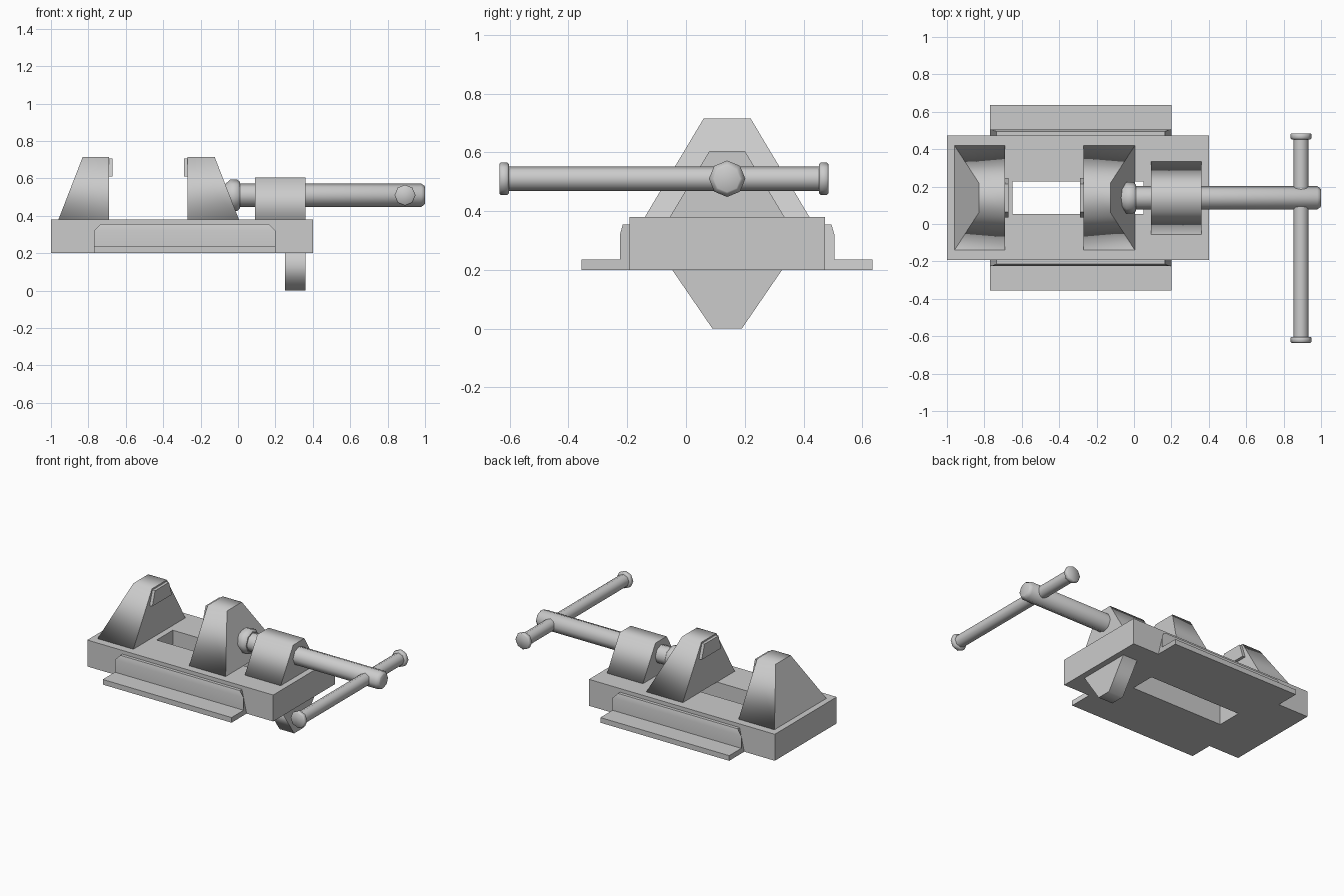
import bpy, bmesh
from math import cos, sin, pi, radians

if "Cube" in bpy.data.objects:
    bpy.data.objects.remove(bpy.data.objects["Cube"])

MID_Y = 0.14     # centre line of the body
AXIS_Z = 0.51    # height of the screw

steel = bpy.data.materials.new("plain_steel")
steel.use_nodes = True
STEEL = (0.6, 0.6, 0.6, 1)
steel.diffuse_color = STEEL
steel.node_tree.nodes["Principled BSDF"].inputs["Base Color"].default_value = STEEL


def finish(name, bm):
    bmesh.ops.recalc_face_normals(bm, faces=bm.faces)
    mesh = bpy.data.meshes.new(name)
    bm.to_mesh(mesh)
    bm.free()
    mesh.materials.append(steel)
    obj = bpy.data.objects.new(name, mesh)
    bpy.context.collection.objects.link(obj)
    return obj


def prism(name, profile, x_start, x_end, soft=False):
    """Sweep a (y, z) profile along x; the ends may be functions of height."""
    at = lambda end, z: end(z) if callable(end) else end
    bm = bmesh.new()
    a = [bm.verts.new((at(x_start, z), y, z)) for y, z in profile]
    b = [bm.verts.new((at(x_end, z), y, z)) for y, z in profile]
    caps = [bm.faces.new(a), bm.faces.new(b)]
    n = len(profile)
    for i in range(n):
        j = (i + 1) % n
        bm.faces.new((a[i], a[j], b[j], b[i])).smooth = soft
    if soft:
        for cap in caps:
            for edge in cap.edges:
                edge.smooth = False
    return finish(name, bm)


def taper(bottom, top, z0, z1):
    """Trapezoid profile from two half widths."""
    return [(MID_Y - bottom, z0), (MID_Y + bottom, z0),
            (MID_Y + top, z1), (MID_Y - top, z1)]


def lathe(name, rings, place, sides=8):
    """Round part from (position, radius) rings along an axis."""
    bm = bmesh.new()
    loops = [[bm.verts.new(place(p, r * cos(2 * pi * k / sides), r * sin(2 * pi * k / sides)))
              for k in range(sides)] for p, r in rings]
    bm.faces.new(loops[0])
    bm.faces.new(loops[-1])
    for a, b in zip(loops, loops[1:]):
        for k in range(sides):
            j = (k + 1) % sides
            bm.faces.new((a[k], a[j], b[j], b[k]))
    return smooth(finish(name, bm), 50)


def smooth(obj, angle):
    bpy.ops.object.select_all(action='DESELECT')
    obj.select_set(True)
    bpy.context.view_layer.objects.active = obj
    bpy.ops.object.shade_smooth_by_angle(angle=radians(angle))
    return obj


# Base plate with a long slot cut through it
base = prism("base_plate", taper(0.333, 0.333, 0.2, 0.38), -1.0, 0.4)
cutter = prism("slot_cutter", taper(0.087, 0.087, 0.1, 0.5), -0.65, 0.05)
cutter.hide_render = True
cut = base.modifiers.new("slot", 'BOOLEAN')
cut.operation = 'DIFFERENCE'
cut.solver = 'EXACT'
cut.object = cutter
bpy.context.view_layer.objects.active = base
bpy.ops.object.modifier_apply(modifier=cut.name)
bpy.data.objects.remove(cutter)

# Side rails with mounting flanges and clipped upper corners
rail = [(0.333, 0.2), (0.495, 0.2), (0.495, 0.235), (0.365, 0.235),
        (0.365, 0.32), (0.355, 0.355), (0.333, 0.355)]
clip = lambda z: max(0, z - 0.32)
for label, side in (("right", -1), ("left", 1)):
    flange = prism(label + "_rail", [(MID_Y + side * y, z) for y, z in rail],
                   lambda z: -0.77 + clip(z), lambda z: 0.2 - clip(z))
    smooth(flange, 30)

# Jaws, each with a vertical gripping face and a sloping back
JAW = taper(0.28, 0.08, 0.38, 0.715)
lean = lambda z: 0.13 * (z - 0.38) / 0.335
prism("fixed_jaw", JAW, lambda z: -0.96 + lean(z), -0.69, soft=True)
prism("sliding_jaw", JAW, -0.27, lambda z: 0.005 - lean(z), soft=True)

# Gripping pads
PAD = taper(0.105, 0.075, 0.61, 0.705)
prism("fixed_jaw_pad", PAD, -0.70, -0.67)
prism("sliding_jaw_pad", PAD, -0.29, -0.26)

# Screw housing above the base and stop lug below it
prism("screw_housing", taper(0.195, 0.06, 0.38, 0.605), 0.09, 0.36, soft=True)
prism("stop_lug", taper(0.05, 0.187, 0, 0.2), 0.25, 0.36, soft=True)

# Screw and its collar
along_x = lambda p, u, v: (p, MID_Y + u, AXIS_Z + v)
lathe("screw", [(-0.05, 0.062), (0.98, 0.062), (0.997, 0.05), (1.0, 0.045)], along_x)
lathe("screw_collar", [(-0.08, 0.05), (-0.04, 0.084), (-0.005, 0.084), (0.012, 0.07)], along_x)

# Cross handle with end caps
along_y = lambda p, u, v: (0.893 + u, p, AXIS_Z + v)
lathe("handle_bar", [(-0.61, 0.041), (0.46, 0.041)], along_y)
for label, start in (("right", -0.635), ("left", 0.453)):
    lathe(label + "_handle_cap",
          [(start, 0.05), (start + 0.006, 0.056), (start + 0.026, 0.056), (start + 0.032, 0.05)],
          along_y)
